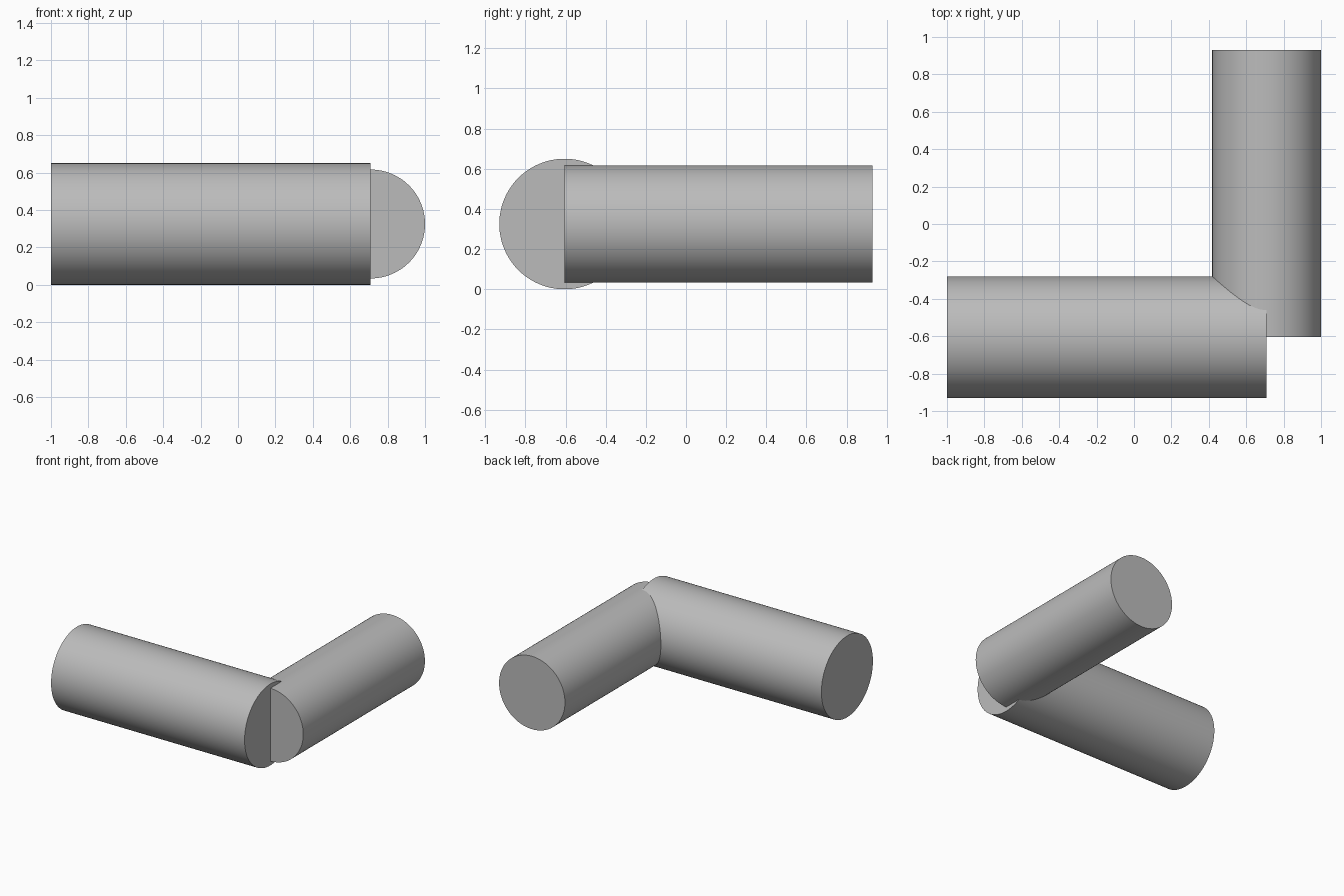
import bpy
import math

if "Cube" in bpy.data.objects:
    bpy.data.objects.remove(bpy.data.objects["Cube"], do_unlink=True)

# Single plain grey
GREY = (0.5, 0.5, 0.5, 1)
grey = bpy.data.materials.new("plain grey")
grey.use_nodes = True
grey.diffuse_color = GREY
grey.node_tree.nodes["Principled BSDF"].inputs["Base Color"].default_value = GREY


def pipe(name, radius, length, center, rotation):
    """Solid capped cylinder with smooth sides and crisp end caps."""
    bpy.ops.mesh.primitive_cylinder_add(
        vertices=96, radius=radius, depth=length, location=center, rotation=rotation)
    obj = bpy.context.object
    obj.name = name
    obj.data.materials.append(grey)
    bpy.ops.object.shade_smooth_by_angle(angle=math.radians(30))
    return obj


AXIS_Z = 0.325      # shared height of both axes
CORNER_X = 0.709    # where the two axes meet
CORNER_Y = -0.605
THICK, THIN = 0.325, 0.291

# Thicker pipe running across the front
pipe("front_pipe", THICK, CORNER_X + 1,
     ((CORNER_X - 1) / 2, CORNER_Y, AXIS_Z), (0, math.pi / 2, 0))

# Thinner pipe running back from the corner
pipe("side_pipe", THIN, 0.93 - CORNER_Y,
     (CORNER_X, (0.93 + CORNER_Y) / 2, AXIS_Z), (math.pi / 2, 0, 0))
